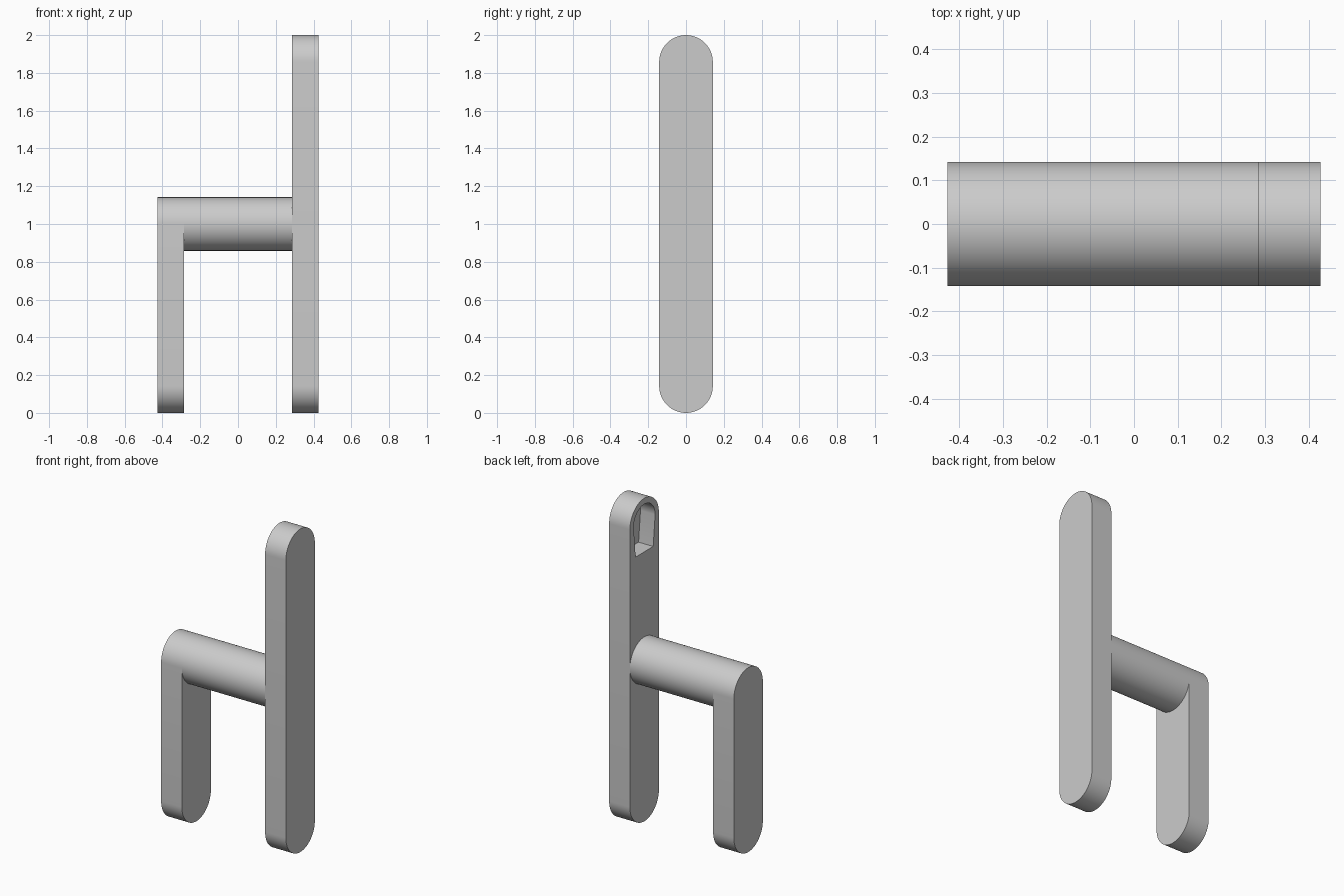
import bpy, bmesh
from math import sin, cos, pi, radians

default = bpy.data.objects.get("Cube")
if default:
    bpy.data.objects.remove(default, do_unlink=True)

R = 0.142            # radius of the rounded ends and the bar
X_OUT, X_IN = 0.427, 0.285
BAR_Z = 1.0
N = 32               # segments per half circle

grey = bpy.data.materials.new("light_grey")
grey.use_nodes = True
grey.diffuse_color = (0.6, 0.6, 0.6, 1)
grey.node_tree.nodes["Principled BSDF"].inputs["Base Color"].default_value = (0.6, 0.6, 0.6, 1)


def arc(r, z, start, end):
    """Points (y, z) along an arc centred on y = 0."""
    return [(r * cos(start + (end - start) * i / N),
             z + r * sin(start + (end - start) * i / N)) for i in range(N + 1)]


def finish(name, bm):
    bmesh.ops.recalc_face_normals(bm, faces=bm.faces)
    mesh = bpy.data.meshes.new(name)
    bm.to_mesh(mesh)
    bm.free()
    mesh.materials.append(grey)
    obj = bpy.data.objects.new(name, mesh)
    bpy.context.collection.objects.link(obj)
    return obj


def smooth(obj):
    bpy.ops.object.select_all(action='DESELECT')
    obj.select_set(True)
    bpy.context.view_layer.objects.active = obj
    bpy.ops.object.shade_smooth_by_angle(angle=radians(30))


def loft(bm, outline, x0, x1):
    """Walls along x around a closed outline; returns both rings."""
    rings = [[bm.verts.new((x, y, z)) for y, z in outline] for x in (x0, x1)]
    a, b = rings
    for i in range(len(a)):
        j = (i + 1) % len(a)
        bm.faces.new((a[i], a[j], b[j], b[i]))
    return a, b


def prism(name, outline, x0, x1):
    bm = bmesh.new()
    for ring in loft(bm, outline, x0, x1):
        bm.faces.new(ring)
    return finish(name, bm)


# Tall plate with a hanging pocket in its inner face
tall = prism("tall_plate", arc(R, 2 - R, 0, pi) + arc(R, R, pi, 2 * pi), X_IN, X_OUT)
pocket = arc(0.105, 2 - R, 0, pi) + [(-0.086, 1.668), (0.086, 1.668)]
cutter = prism("pocket_cutter", pocket, X_IN - 0.1, X_IN + 0.1)
cutter.hide_render = True
cut = tall.modifiers.new("pocket", 'BOOLEAN')
cut.operation = 'DIFFERENCE'
cut.solver = 'EXACT'
cut.object = cutter
bpy.context.view_layer.objects.active = tall
bpy.ops.object.modifier_apply(modifier=cut.name)
bpy.data.objects.remove(cutter, do_unlink=True)
smooth(tall)

# Short plate, its inner face hollowed where the bar runs into it
bm = bmesh.new()
top, bottom = arc(R, BAR_Z, 0, pi), arc(R, R, pi, 2 * pi)
outer, inner = loft(bm, top + bottom, -X_OUT, -X_IN)
bm.faces.new(outer)
under = [bm.verts.new((-X_IN, y, z)) for y, z in arc(R, BAR_Z, 2 * pi, pi)[1:-1]]
bm.faces.new([inner[0]] + under + inner[N:])
smooth(finish("short_plate", bm))

# Round cross bar joining the plates
bm = bmesh.new()
loft(bm, top[:-1] + arc(R, BAR_Z, pi, 2 * pi)[:-1], -X_IN, X_IN)
smooth(finish("cross_bar", bm))
